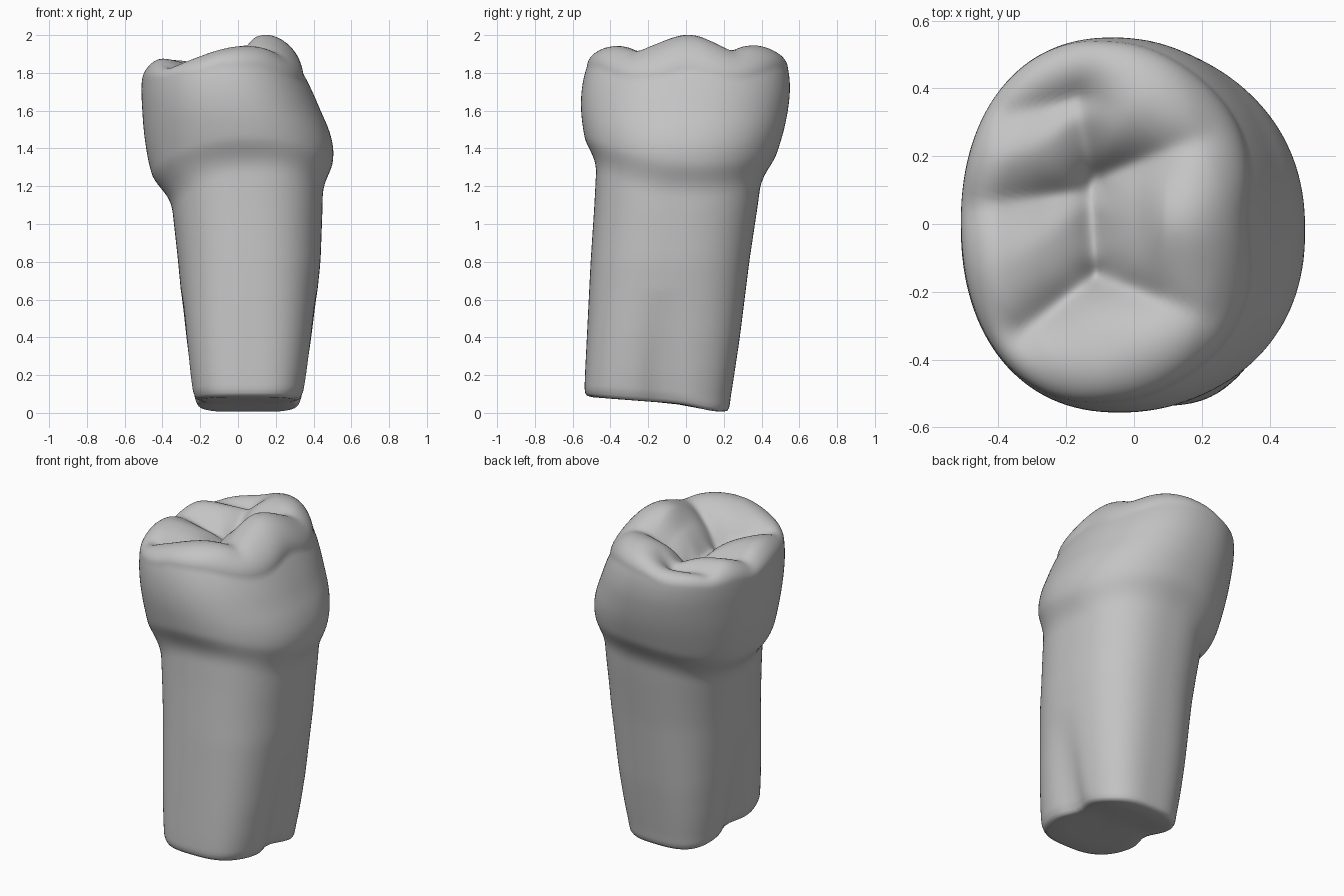
import bpy, bmesh
from math import sin, cos, pi, exp, hypot, copysign

if "Cube" in bpy.data.objects:
    bpy.data.objects.remove(bpy.data.objects["Cube"], do_unlink=True)

SEGMENTS, WALL_RINGS, ROUND_RINGS, CAP_RINGS = 128, 90, 14, 30
CAP_CENTRE = (-0.1, 0.0)

# Side limits by height: z, x min, x max, y min, y max
ROOT = [(.04, -.235, .34, -.54, .23), (.2, -.258, .368, -.535, .255),
        (.4, -.28, .395, -.525, .285), (.8, -.317, .437, -.505, .335),
        (1.1, -.35, .448, -.485, .38), (1.4, -.38, .45, -.47, .42)]
CROWN = [(1.1, -.38, .45, -.47, .38), (1.2, -.435, .475, -.48, .415),
         (1.3, -.468, .5, -.5, .455), (1.4, -.487, .508, -.525, .49),
         (1.5, -.5, .483, -.545, .52), (1.6, -.507, .437, -.557, .54),
         (1.7, -.512, .395, -.555, .552), (1.8, -.508, .345, -.537, .547),
         (1.9, -.48, .28, -.5, .52)]

# Chewing surface height across x, and grooves: start, end, start depth, end depth
RIDGE = [(-.5, 1.87), (-.44, 1.89), (-.23, 1.9), (0, 1.96),
         (.12, 1.975), (.2, 1.965), (.35, 1.93)]
GROOVES = [((-.12, .12), (-.17, .38), .14, .05),
           ((-.13, .12), (-.11, -.15), .13, .13),
           ((-.11, -.15), (-.32, -.31), .14, .08),
           ((-.11, -.15), (.2, -.27), .14, .03),
           ((-.1, .14), (.2, .25), .16, .03),
           ((-.13, .1), (-.47, .05), .13, .05),
           ((-.17, .37), (-.36, .32), .1, .06)]


def smooth(t):
    t = min(max(t, 0), 1)
    return t * t * (3 - 2 * t)


def lookup(table, key):
    """Interpolate the row of a table at the given key."""
    if key <= table[0][0]:
        return table[0][1:]
    for low, high in zip(table, table[1:]):
        if key <= high[0]:
            t = (key - low[0]) / (high[0] - low[0])
            return [a + (b - a) * t for a, b in zip(low[1:], high[1:])]
    return table[-1][1:]


def softened(table, key):
    """Table row averaged over a short span, so that no bands show."""
    rows = [lookup(table, key + shift) for shift in (-.04, -.02, 0, .02, .04)]
    return [sum(values) / len(rows) for values in zip(*rows)]


def neck_line(angle):
    """Height where the crown starts to swell from the root."""
    return 1.155 - .06 * cos(2 * angle) + .035 * cos(angle) - .045 * sin(angle)


def outline(angle, z, scale=1):
    """Point on the side wall at an angle and height."""
    blend = smooth((z - neck_line(angle)) / .2)
    limits = [a + (b - a) * blend
              for a, b in zip(softened(ROOT, z), softened(CROWN, z))]
    left, right, front, back = limits
    power = 2 / (2.95 - .5 * smooth(z) - .25 * blend)
    c, s = cos(angle), sin(angle)
    x = copysign(abs(c) ** power, c) * (right - left) / 2 * scale
    y = copysign(abs(s) ** power, s) * (back - front) / 2 * scale + (front + back) / 2
    # Lengthwise hollow between the two root lobes
    pinch = .17 * max(0, 1 - z / .65) * exp(-((y + .13) / .09) ** 2)
    return x * (1 - pinch) + (left + right) / 2, y


def groove_depth(x, y):
    """Grooves blended softly where they meet."""
    total = 0
    for (ax, ay), (bx, by), start, end in GROOVES:
        dx, dy = bx - ax, by - ay
        t = ((x - ax) * dx + (y - ay) * dy) / (dx * dx + dy * dy)
        t = min(max(t, 0), 1)
        distance = hypot(x - ax - t * dx, y - ay - t * dy)
        depth = start + (end - start) * t
        total += (depth * exp(.3 - hypot(distance, .022) / .075)) ** 4
    return total ** .25


def chewing_height(x, y):
    ridge = softened(RIDGE, x)[0]
    middle_cusp = .047 * smooth(x / .1) * exp(-((y - .02) / .15) ** 2)
    basin = .05 * exp(-(hypot(x + .13, y) / .2) ** 2)
    return ridge + middle_cusp - basin - groove_depth(x, y)


def base_height(y):
    return .004 + .045 * smooth((.2 - y) / .28) + .075 * max(0, -.05 - y)


def column(angle):
    """All points from the underside centre outward, up the wall and over the cap."""
    points = []
    # Cut underside with a small rounded edge
    for scale, lift in ((.3, 0), (.65, 0), (.93, 0), (.965, .006), (.988, .02)):
        x, y = outline(angle, .05, scale)
        points.append((x, y, base_height(y) + lift))
    low = base_height(outline(angle, .05)[1]) + .045
    # Wall height follows the cusps; the rim is rounder on the sloping side
    slope_side = max(0, cos(angle)) ** .7
    round_start, round_drop = .72 - .2 * slope_side, .1 + .07 * slope_side
    high = 1.8
    for _ in range(6):
        high = chewing_height(*outline(angle, high)) - round_drop
    for i in range(WALL_RINGS + 1):
        z = low + (high - low) * i / WALL_RINGS
        points.append((*outline(angle, z), z))
    # Rounded rim, then the chewing surface
    rim_x, rim_y = outline(angle, high)
    steps = []
    for i in range(1, ROUND_RINGS + 1):
        turn = pi / 2 * (1 - i / ROUND_RINGS)
        steps.append((round_start + (1 - round_start) * sin(turn),
                      round_drop * (1 - cos(turn))))
    steps += [(round_start * (1 - i / CAP_RINGS), 0) for i in range(1, CAP_RINGS)]
    for t, drop in steps:
        x = CAP_CENTRE[0] + (rim_x - CAP_CENTRE[0]) * t
        y = CAP_CENTRE[1] + (rim_y - CAP_CENTRE[1]) * t
        points.append((x, y, chewing_height(x, y) - drop))
    return points


# Skin the columns into one closed body
bm = bmesh.new()
columns = [[bm.verts.new(p) for p in column(2 * pi * i / SEGMENTS)]
           for i in range(SEGMENTS)]
base_x, base_y = outline(0, .05, 0)
bottom = bm.verts.new((base_x, base_y, base_height(base_y)))
top = bm.verts.new((*CAP_CENTRE, chewing_height(*CAP_CENTRE)))
for i, here in enumerate(columns):
    following = columns[(i + 1) % SEGMENTS]
    bm.faces.new((bottom, following[0], here[0]))
    bm.faces.new((top, here[-1], following[-1]))
    for j in range(len(here) - 1):
        bm.faces.new((here[j], following[j], following[j + 1], here[j + 1]))
bmesh.ops.recalc_face_normals(bm, faces=bm.faces)
mesh = bpy.data.meshes.new("molar_tooth")
bm.to_mesh(mesh)
bm.free()
tooth = bpy.data.objects.new("molar_tooth", mesh)
bpy.context.collection.objects.link(tooth)

# Plain grey surface
grey = bpy.data.materials.new("plain_grey")
grey.use_nodes = True
colour = (.55, .55, .55, 1)
grey.diffuse_color = colour
grey.node_tree.nodes["Principled BSDF"].inputs["Base Color"].default_value = colour
mesh.materials.append(grey)

# Light softening of the surface, then smooth shading
soften = tooth.modifiers.new("soften", "SMOOTH")
soften.factor, soften.iterations = .5, 2
bpy.context.view_layer.objects.active = tooth
tooth.select_set(True)
bpy.ops.object.shade_smooth_by_angle(angle=pi / 3)
